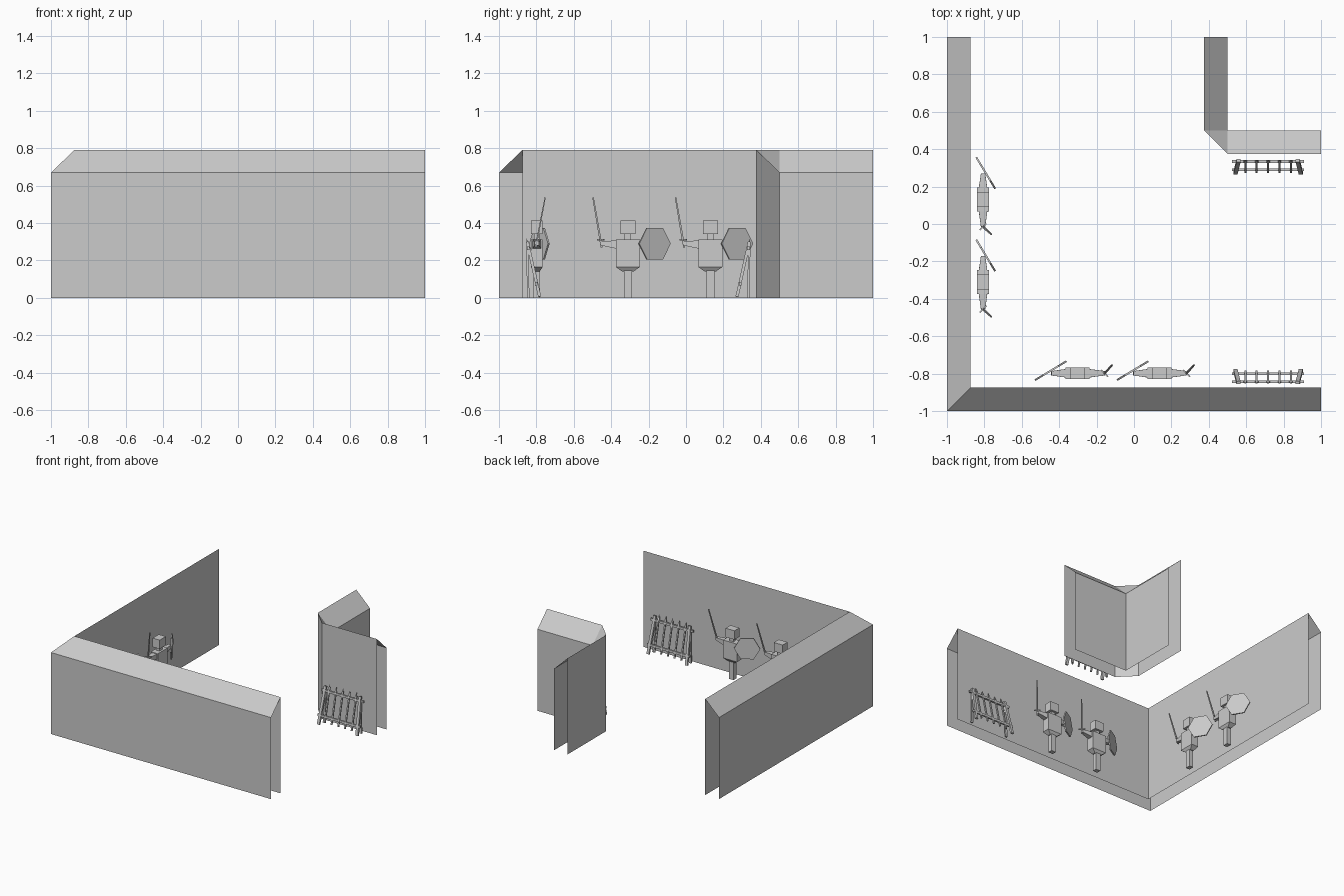
import bpy, bmesh
from math import radians, pi, sqrt
from mathutils import Matrix, Vector

old = bpy.data.objects.get("Cube")
if old:
    bpy.data.objects.remove(old)

GREY = (0.6, 0.6, 0.6, 1)
grey = bpy.data.materials.new("plain_grey")
grey.use_nodes = True
grey.diffuse_color = GREY
grey.node_tree.nodes["Principled BSDF"].inputs["Base Color"].default_value = GREY


def finish(name, bm):
    bmesh.ops.recalc_face_normals(bm, faces=bm.faces)
    mesh = bpy.data.meshes.new(name)
    bm.to_mesh(mesh)
    bm.free()
    mesh.materials.append(grey)
    obj = bpy.data.objects.new(name, mesh)
    bpy.context.collection.objects.link(obj)
    return obj


def bar(bm, place, a, b, wide, deep, taper=1.0):
    """Four-sided bar from a to b; wide runs along x (or y for bars along x)."""
    a, b = Vector(a), Vector(b)
    z = (b - a).normalized()
    ref = Vector((0, 1, 0)) if abs(z.x) > 0.9 else Vector((1, 0, 0))
    x = (ref - z * ref.dot(z)).normalized()
    basis = Matrix((x, z.cross(x), z)).transposed().to_4x4()
    m = (place @ Matrix.Translation((a + b) / 2) @ basis
         @ Matrix.Diagonal((wide, deep, 1, 1)) @ Matrix.Rotation(pi / 4, 4, "Z"))
    r = 1 / sqrt(2)
    bmesh.ops.create_cone(bm, cap_ends=True, segments=4, radius1=r,
                          radius2=r * taper, depth=(b - a).length, matrix=m)


def wall(name, low, high, low_z=0.67, high_z=0.79):
    """Open shell: low face, sloping top and high face along a path."""
    bm = bmesh.new()
    rows = [[bm.verts.new((*p, z)) for p in path] for path, z in
            ((low, 0), (low, low_z), (high, high_z), (high, 0))]
    for r, s in zip(rows, rows[1:]):
        for i in range(len(r) - 1):
            bm.faces.new((r[i], r[i + 1], s[i + 1], s[i]))
    bmesh.ops.remove_doubles(bm, verts=bm.verts, dist=1e-4)
    bmesh.ops.dissolve_degenerate(bm, edges=bm.edges, dist=1e-4)
    finish(name, bm)


# Outer corner wall and inner corner wall
wall("outer_wall", [(1, -1), (-1, -1), (-1, 1)],
     [(1, -.875), (-.875, -.875), (-.875, 1)])
wall("inner_wall", [(1, .5), (.5, .5), (.5, .5), (.5, 1)],
     [(1, .375), (.5, .375), (.375, .5), (.375, 1)])


def guard(x, y, turn, label):
    place = Matrix.Translation((x, y, 0)) @ Matrix.Rotation(radians(turn), 4, "Z")

    # Body: leg, hips, torso, neck and head
    bm = bmesh.new()
    bar(bm, place, (0, 0, 0), (0, 0, .15), .036, .043)
    bar(bm, place, (0, 0, .165), (0, 0, .14), .064, .128, .45)
    bar(bm, place, (0, 0, .165), (0, 0, .312), .064, .128)
    bar(bm, place, (0, 0, .312), (0, 0, .345), .03, .036)
    finish("guard_body_" + label, bm)
    bm = bmesh.new()
    bar(bm, place, (0, 0, .342), (0, 0, .415), .064, .08)
    finish("guard_head_" + label, bm)

    # Arms
    bm = bmesh.new()
    for side, reach in ((1, .14), (-1, .145)):
        bar(bm, place, (0, side * .06, .285), (0, side * reach, .292), .046, .044, .5)
    finish("guard_arms_" + label, bm)

    # Sword: grip, crossguard and blade
    bm = bmesh.new()
    hand = Vector((0, -.145, .30))
    tip = Vector((.045, -.186, .537))
    axis = (tip - hand).normalized()
    bar(bm, place, hand - axis * .03, hand, .01, .01)
    bar(bm, place, hand + Vector((-.018, -.018, .01)),
        hand + Vector((.018, .018, .01)), .008, .008)
    bar(bm, place, hand, tip, .008, .011, .7)
    finish("guard_sword_" + label, bm)

    # Six-sided shield
    bm = bmesh.new()
    m = (place @ Matrix.Translation((.014, .143, .29))
         @ Matrix.Rotation(radians(31), 4, "Z") @ Matrix.Rotation(pi / 2, 4, "Y")
         @ Matrix.Rotation(pi / 2, 4, "Z"))
    bmesh.ops.create_cone(bm, cap_ends=True, segments=6, radius1=.098,
                          radius2=.098, depth=.01, matrix=m)
    # Keep the points of the hexagon to the sides
    top = max(v.co.z for v in bm.verts)
    if top > .38:
        bmesh.ops.rotate(bm, verts=bm.verts, cent=m.translation,
                         matrix=Matrix.Rotation(pi / 6, 3, m.col[2].to_3d()))
    finish("guard_shield_" + label, bm)


guard(-.807, -.311, 0, "side_front")
guard(-.807, .130, 0, "side_back")
guard(-.302, -.798, 90, "front_right")
guard(.136, -.798, 90, "front_left")


def rack(x, y, turn, label):
    place = Matrix.Translation((x, y, 0)) @ Matrix.Rotation(radians(turn), 4, "Z")

    def lean(px, z):
        return (px, -.104 + .225 * z, z)

    # Frame: splayed front posts, back legs and two rails
    bm = bmesh.new()
    for s in (-1, 1):
        bar(bm, place, lean(s * .175, .006), lean(s * .158, .30), .022, .016)
        bar(bm, place, (s * .168, -.042, 0), (s * .158, -.036, .29), .016, .012)
    bar(bm, place, (-.193, -.041, .265), (.193, -.041, .265), .014, .018)
    bar(bm, place, (-.193, -.085, .075), (.193, -.085, .075), .014, .018)
    finish("rack_frame_" + label, bm)

    # Spears with pointed tips
    bm = bmesh.new()
    for i in range(-2, 3):
        bar(bm, place, lean(i * .061, .03), lean(i * .061, .285), .011, .011)
        bar(bm, place, lean(i * .061, .28), lean(i * .061, .32), .018, .012, .05)
    finish("rack_spears_" + label, bm)


rack(.717, -.885, 180, "front")
rack(.717, .375, 0, "back")
